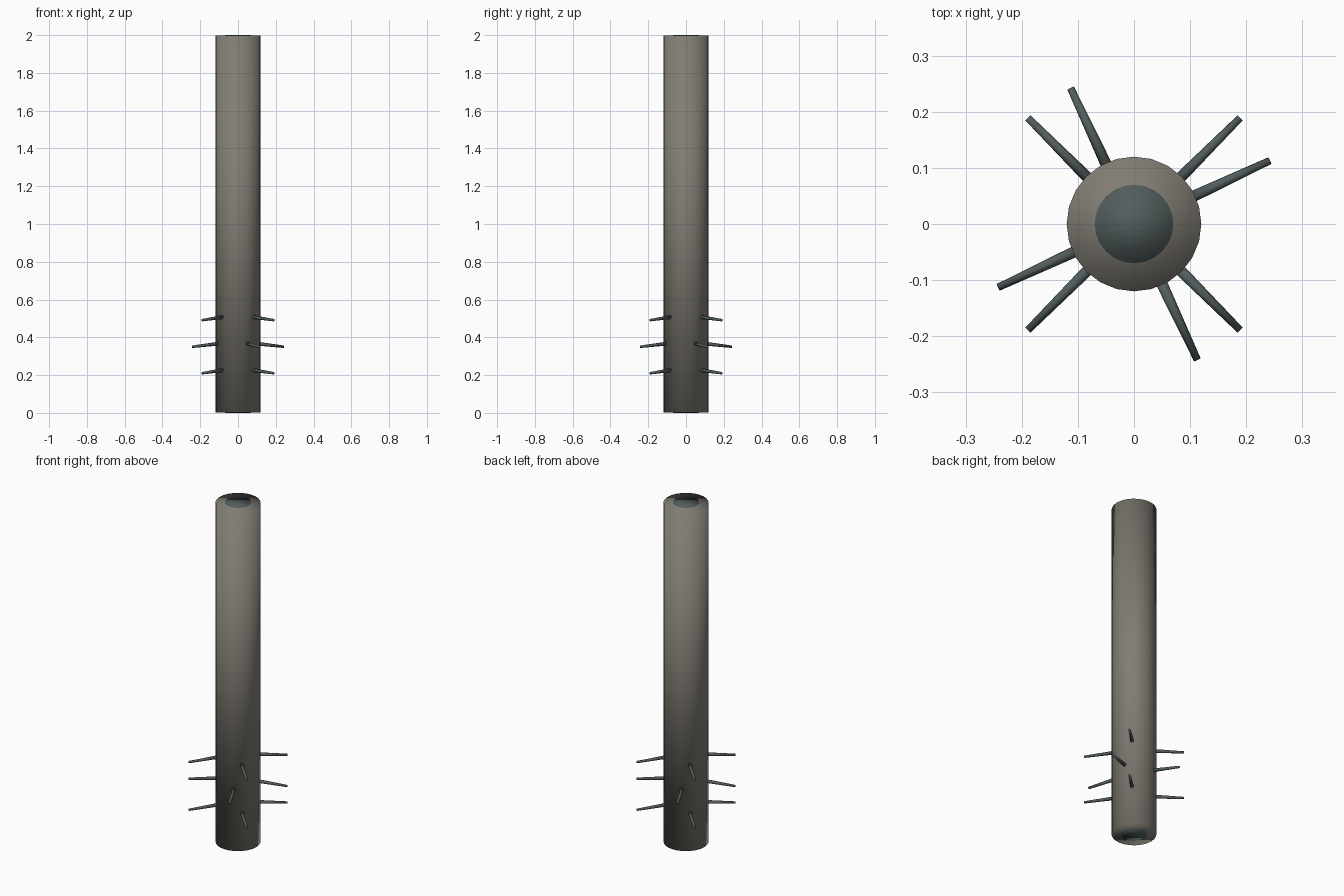
import bpy
import math
from mathutils import Vector

cube = bpy.data.objects.get("Cube")
if cube:
    bpy.data.objects.remove(cube, do_unlink=True)


def make_material(name, rgb):
    mat = bpy.data.materials.new(name)
    mat.use_nodes = True
    mat.diffuse_color = (*rgb, 1)
    mat.node_tree.nodes["Principled BSDF"].inputs["Base Color"].default_value = (*rgb, 1)
    return mat


stone = make_material("warm_grey", (0.22, 0.205, 0.175))
steel = make_material("dark_slate", (0.085, 0.11, 0.11))


def rod(name, start, end, r_start, r_end, sides, mat):
    """Smooth round rod between two points, tapering from r_start to r_end."""
    start, end = Vector(start), Vector(end)
    axis = end - start
    bpy.ops.mesh.primitive_cone_add(vertices=sides, radius1=r_start, radius2=r_end,
                                    depth=axis.length, location=(start + end) / 2)
    obj = bpy.context.object
    obj.name = name
    obj.rotation_euler = axis.to_track_quat("Z", "Y").to_euler()
    obj.data.materials.append(mat)
    bpy.ops.object.shade_smooth()
    return obj


# Tall round post with a core showing at both ends
rod("post", (0, 0, 0.001), (0, 0, 1.999), 0.12, 0.12, 24, stone)
rod("core", (0, 0, 0), (0, 0, 2), 0.07, 0.07, 24, steel)

# Three rings of four drooping spikes, the middle ring turned
for ring, (height, turn) in {"lower": (0.228, 45), "middle": (0.368, 25),
                             "upper": (0.509, 45)}.items():
    for i in range(4):
        a = math.radians(turn + 90 * i)
        out = Vector((math.cos(a), math.sin(a), 0))
        rod(f"{ring}_spike_{i + 1}", out * 0.1 + Vector((0, 0, height)),
            out * 0.267 + Vector((0, 0, height - 0.018)), 0.0105, 0.0065, 8, steel)
